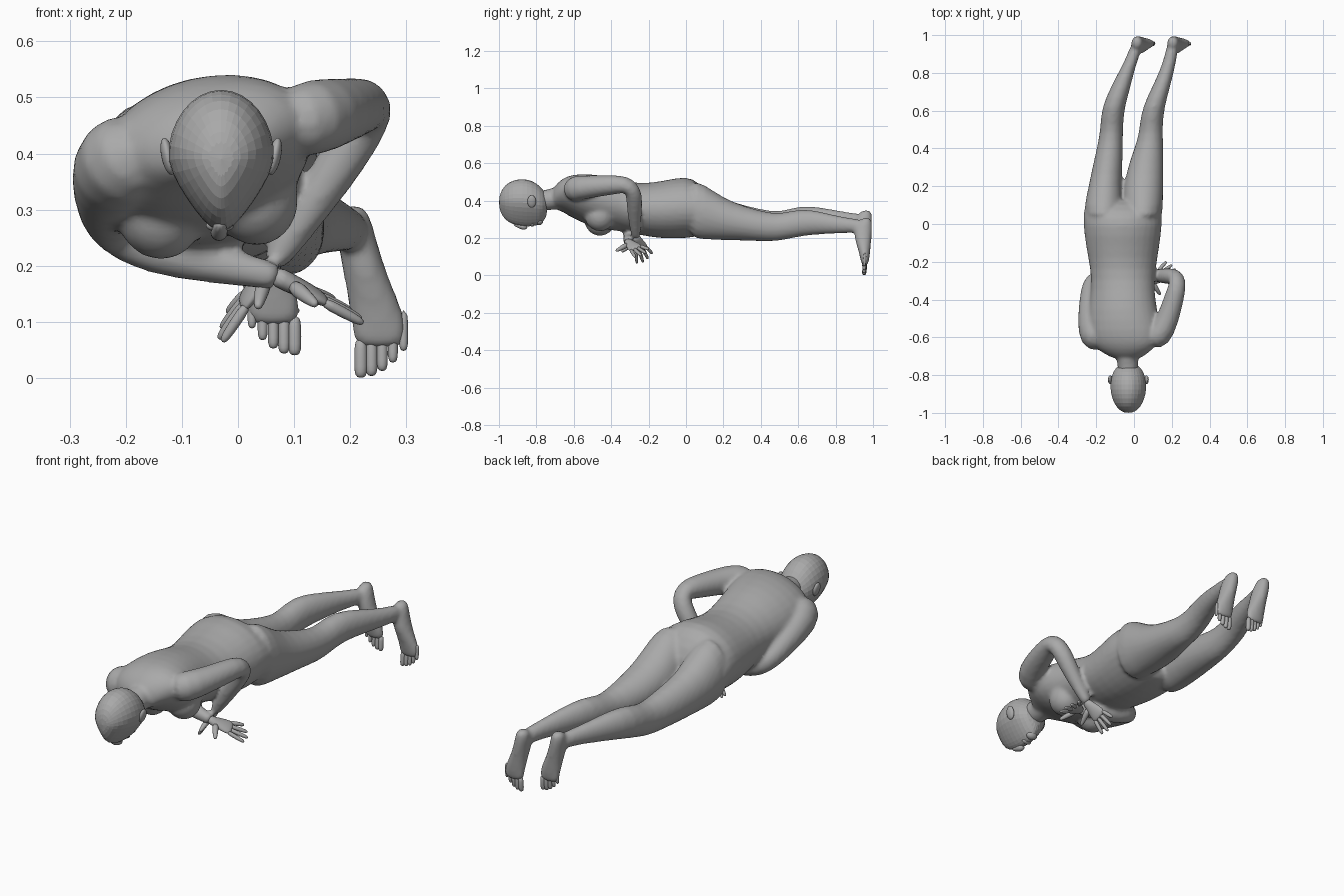
import bpy, bmesh, math
from mathutils import Vector, Matrix

cube = bpy.data.objects.get("Cube")
if cube:
    bpy.data.objects.remove(cube, do_unlink=True)

skin = bpy.data.materials.new("plain grey")
skin.use_nodes = True
grey = (.4, .4, .4, 1)
skin.diffuse_color = grey
skin.node_tree.nodes["Principled BSDF"].inputs["Base Color"].default_value = grey


def loft(bm, rings, sides=16):
    """Skin a closed tube over rings given as (centre, u, v, taper)."""
    loops = []
    for centre, u, v, taper in rings:
        loop = []
        for i in range(sides):
            angle = math.tau * i / sides
            c, s = math.cos(angle), math.sin(angle)
            narrow = 1 + taper * min(s, 0)
            loop.append(bm.verts.new(centre + u * c * narrow + v * s))
        loops.append(loop)
    for a, b in zip(loops, loops[1:]):
        for i in range(sides):
            j = (i + 1) % sides
            bm.faces.new((a[i], a[j], b[j], b[i]))
    bm.faces.new(loops[0])
    bm.faces.new(loops[-1])


def slices_y(rows, roll=0, taper=0):
    """Upright oval slices: y, x, z, half width, half height."""
    turn = Matrix.Rotation(-math.radians(roll), 3, "Y")
    return [(Vector((x, y, z)), turn @ Vector((w, 0, 0)) * 1.02,
             turn @ Vector((0, 0, h)) * 1.02, taper) for y, x, z, w, h in rows]


def tube(bm, points, sides=16):
    """Round limb through points x, y, z, radius."""
    centres = [Vector(p[:3]) for p in points]
    rings = []
    u = None
    for i, p in enumerate(points):
        ahead = centres[min(i + 1, len(points) - 1)]
        along = (ahead - centres[max(i - 1, 0)]).normalized()
        if u is None:
            u = along.orthogonal()
        u = (u - along * u.dot(along)).normalized()
        rings.append((centres[i], u * p[3], along.cross(u) * p[3], 0))
    loft(bm, rings, sides)


def ball(bm, centre, size, roll=0):
    mat = (Matrix.Translation(centre)
           @ Matrix.Rotation(-math.radians(roll), 4, "Y")
           @ Matrix.Diagonal((*size, 1)))
    bmesh.ops.create_uvsphere(bm, u_segments=16, v_segments=10, radius=1, matrix=mat)


def finish(name, bm, fuse=False, smooth=True):
    """Turn a bmesh into an object, optionally fusing overlapping volumes."""
    bmesh.ops.recalc_face_normals(bm, faces=bm.faces[:])
    mesh = bpy.data.meshes.new(name)
    bm.to_mesh(mesh)
    bm.free()
    mesh.materials.append(skin)
    for face in mesh.polygons:
        face.use_smooth = smooth
    obj = bpy.data.objects.new(name, mesh)
    bpy.context.collection.objects.link(obj)
    sub = obj.modifiers.new("rounding", "SUBSURF")
    sub.levels = sub.render_levels = 1
    if fuse:
        remesh = obj.modifiers.new("fuse", "REMESH")
        remesh.mode = "VOXEL"
        remesh.voxel_size = .01
        remesh.use_smooth_shade = True
        soften = obj.modifiers.new("soften", "SMOOTH")
        soften.factor = .5
        soften.iterations = 5
    return obj


# Body: torso in two rolled sections, hips level
body = bmesh.new()
chest = slices_y([
    (-.72, -.035, .405, .06, .05), (-.685, -.045, .425, .12, .07),
    (-.64, -.05, .43, .18, .095), (-.57, -.055, .415, .2, .125),
    (-.45, -.06, .39, .185, .145), (-.35, -.06, .375, .168, .135)], roll=13)
hips = slices_y([
    (-.24, -.058, .35, .172, .138), (-.12, -.06, .35, .195, .155),
    (0, -.06, .365, .21, .168), (.07, -.06, .355, .208, .145),
    (.14, -.06, .31, .19, .09)])
loft(body, chest + hips)
ball(body, (-.14, -.46, .295), (.08, .085, .085), 13)
ball(body, (.03, -.46, .32), (.08, .085, .085), 13)

# Neck
tube(body, [(-.03, -.82, .4, .055), (-.032, -.74, .4, .054), (-.04, -.66, .42, .07)])

# Legs
loft(body, slices_y([
    (0, -.16, .36, .105, .16), (.1, -.16, .34, .103, .145),
    (.2, -.155, .3, .085, .107), (.32, -.138, .28, .078, .092),
    (.45, -.122, .262, .063, .08), (.52, -.118, .268, .06, .075),
    (.62, -.11, .298, .06, .078), (.72, -.072, .3, .053, .063),
    (.82, -.035, .298, .038, .047), (.9, 0, .295, .033, .037),
    (.96, .015, .29, .03, .034)]))
loft(body, slices_y([
    (0, .045, .36, .105, .165), (.1, .048, .34, .105, .147),
    (.2, .05, .3, .105, .112), (.32, .063, .276, .092, .09),
    (.45, .088, .256, .066, .076), (.52, .09, .26, .061, .072),
    (.62, .103, .285, .058, .074), (.72, .142, .28, .048, .06),
    (.82, .177, .27, .037, .046), (.9, .198, .265, .033, .037),
    (.96, .205, .26, .03, .034)]))

# Arms: one elbow raised, the other tucked under
tube(body, [
    (.08, -.61, .45, .06), (.135, -.6, .465, .072), (.18, -.5, .475, .06),
    (.21, -.4, .483, .054), (.232, -.32, .488, .047), (.228, -.285, .46, .044),
    (.195, -.275, .405, .045), (.14, -.275, .32, .038),
    (.08, -.27, .23, .027), (.06, -.265, .2, .025)])
tube(body, [
    (-.16, -.62, .42, .07), (-.215, -.6, .385, .088), (-.23, -.5, .35, .07),
    (-.232, -.4, .31, .058), (-.228, -.32, .28, .05), (-.205, -.288, .255, .046),
    (-.15, -.288, .225, .043), (-.05, -.3, .205, .037),
    (.05, -.31, .185, .027), (.075, -.31, .178, .025)])

# Feet hang down from the heels, toes added as separate parts
foot_rows = [(.31, .205, .965, .02, .022), (.285, .205, .957, .033, .039),
             (.24, .213, .945, .036, .052), (.18, .228, .948, .04, .043),
             (.12, .247, .955, .049, .03), (.08, .253, .956, .052, .023),
             (.05, .255, .957, .046, .015)]
for name, dx, dz, side in (("left", 0, 0, 1), ("right", -.19, .04, -1)):
    loft(body, [(Vector((x + dx, y, z + dz)), Vector((w, 0, 0)), Vector((0, h, 0)), 0)
                for z, x, y, w, h in foot_rows])
    toes = bmesh.new()
    for i in range(5):
        x = .255 + dx + side * (i * .019 - .036)
        tip = dz + i * i * .003
        r = .013 - i * .001
        tube(toes, [(x, .957, tip + .075, r), (x, .955, tip + .03, r),
                    (x, .952, tip + .008, r), (x, .952, tip, r * .5)], 8)
    finish(name + "_toes", toes)
finish("body", body, fuse=True)


# Hands: flattened palm, four spread fingers and a thumb
def hand(name, wrist, tip, thumb_tip):
    wrist, tip, thumb_tip = map(Vector, (wrist, tip, thumb_tip))
    reach = tip - wrist
    along = reach.normalized()
    across = thumb_tip - wrist
    across = (across - along * across.dot(along)).normalized()
    normal = along.cross(across)
    bm = bmesh.new()
    loft(bm, [(wrist + reach * t, across * w, normal * h, 0) for t, w, h in
              ((-.1, .021, .02), (.1, .025, .018), (.3, .037, .016),
               (.48, .041, .013), (.56, .034, .009))], 12)
    for k, length in zip((1.5, .5, -.5, -1.5), (.94, 1, .95, .82)):
        knuckle = wrist + reach * .45 + across * k * .019
        end = wrist + reach * length + across * k * .032
        tube(bm, [(*knuckle.lerp(end, t), r) for t, r in
                  ((0, .011), (.5, .0105), (.9, .009), (1, .004))], 8)
    base = wrist + reach * .12 + across * .012
    tube(bm, [(*base.lerp(thumb_tip, t), r) for t, r in
              ((0, .018), (.5, .014), (.9, .01), (1, .005))], 8)
    finish(name, bm)


hand("left_hand", (.06, -.265, .2), (-.035, -.215, .075), (.035, -.345, .125))
hand("right_hand", (.075, -.31, .178), (.215, -.225, .11), (.14, -.375, .13))

# Head: profile slices narrowing towards the face
head = bmesh.new()
loft(head, slices_y([
    (-1, -.03, .39, .02, .025), (-.985, -.03, .39, .05, .072),
    (-.95, -.03, .39, .078, .108), (-.9, -.03, .39, .095, .125),
    (-.85, -.03, .387, .098, .128), (-.8, -.03, .38, .09, .115),
    (-.765, -.03, .37, .072, .09), (-.74, -.03, .375, .04, .05)], taper=.5))
finish("head", head, smooth=False)

# Face details
face = bmesh.new()
tube(face, [(-.032, -.925, .278, .01), (-.033, -.885, .262, .016),
            (-.034, -.862, .256, .018), (-.034, -.85, .266, .012)], 8)
ball(face, (-.032, -.822, .272), (.026, .013, .012))
ball(face, (-.032, -.785, .29), (.03, .022, .022))
finish("nose_lips_chin", face)

# Ears
ears = bmesh.new()
for side in (-1, 1):
    ball(ears, (-.03 + side * .095, -.825, .395), (.012, .024, .034), side * -12)
finish("ears", ears)
